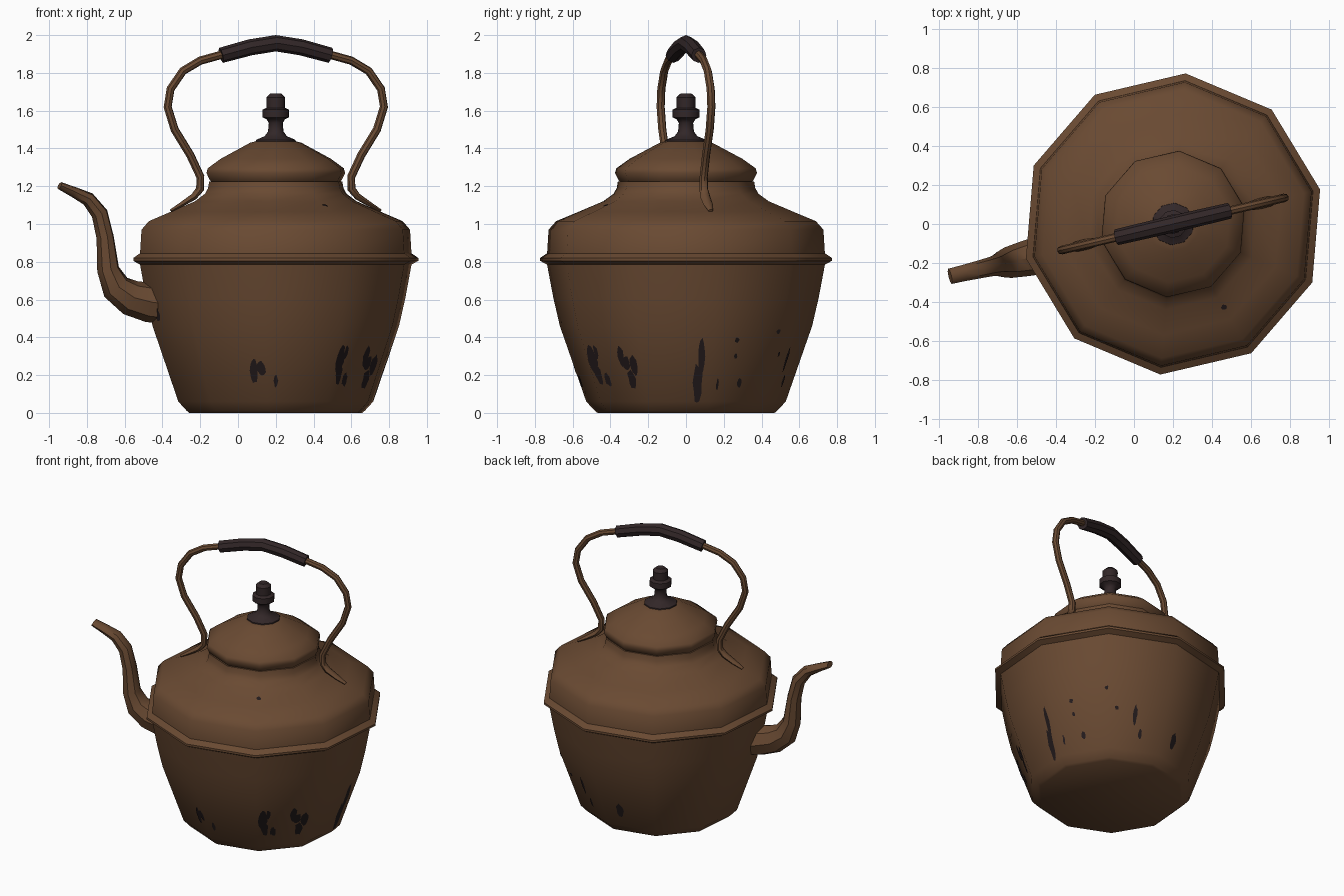
import bpy, bmesh, math, random
from mathutils import Vector

random.seed(4)
TURN = math.radians(13.2)      # whole kettle is turned about its axis
CENTRE = (0.2, 0, 0)
SIDES = 10


def material(name, rgb):
    m = bpy.data.materials.new(name)
    m.diffuse_color = (*rgb, 1)
    return m


copper = material("brown_copper", (0.142, 0.068, 0.032))
dark = material("dark_wood", (0.032, 0.020, 0.021))
soot = material("soot_black", (0.017, 0.011, 0.012))


def finish(name, bm, mat, recalc=True):
    if recalc:
        bmesh.ops.recalc_face_normals(bm, faces=bm.faces)
    me = bpy.data.meshes.new(name)
    bm.to_mesh(me)
    bm.free()
    me.materials.append(mat)
    ob = bpy.data.objects.new(name, me)
    bpy.context.collection.objects.link(ob)
    ob.location = CENTRE
    ob.rotation_euler.z = TURN
    bpy.ops.object.select_all(action='DESELECT')
    ob.select_set(True)
    bpy.context.view_layer.objects.active = ob
    bpy.ops.object.shade_smooth_by_angle(angle=math.radians(42))
    return ob


def skin(bm, rings):
    """Bridge rings of points and cap both ends."""
    rings = [[bm.verts.new(p) for p in ring] for ring in rings]
    n = len(rings[0])
    for a, b in zip(rings, rings[1:]):
        for i in range(n):
            j = (i + 1) % n
            bm.faces.new((a[i], a[j], b[j], b[i]))
    bm.faces.new(rings[0][::-1])
    bm.faces.new(rings[-1])


def lathe(name, profile, mat, n=SIDES):
    bm = bmesh.new()
    skin(bm, [[(r * math.cos(2 * math.pi * i / n), r * math.sin(2 * math.pi * i / n), z)
               for i in range(n)] for r, z in profile])
    return finish(name, bm, mat)


def tube(name, path, mat, n=8):
    """Sweep an oval along (x, z, half width, half thickness) in the XZ plane."""
    bm = bmesh.new()
    pts = [Vector((p[0], 0, p[1])) for p in path]
    rings = []
    for k, (x, z, w, t) in enumerate(path):
        tan = (pts[min(k + 1, len(pts) - 1)] - pts[max(k - 1, 0)]).normalized()
        side = Vector((0, 1, 0))
        nor = tan.cross(side)
        rings.append([pts[k] + side * w * math.cos(2 * math.pi * i / n)
                      + nor * t * math.sin(2 * math.pi * i / n) for i in range(n)])
    skin(bm, rings)
    return finish(name, bm, mat)


# Body with rim band, shoulder and collar
BODY = [(0.47, 0.0), (0.485, 0.012), (0.53, 0.06), (0.67, 0.46), (0.705, 0.61), (0.738, 0.785),
        (0.775, 0.805), (0.775, 0.82), (0.738, 0.845), (0.73, 0.97), (0.69, 1.015),
        (0.57, 1.065), (0.44, 1.12), (0.385, 1.16), (0.368, 1.19), (0.362, 1.225)]
lathe("kettle_body", BODY, copper)

# Lid
lathe("lid", [(0.345, 1.215), (0.36, 1.235), (0.377, 1.27), (0.37, 1.295), (0.30, 1.345),
              (0.215, 1.39), (0.14, 1.43), (0.10, 1.44)], copper)

# Lid knob
lathe("lid_knob", [(0.11, 1.43), (0.108, 1.445), (0.06, 1.465), (0.042, 1.49), (0.038, 1.535),
                   (0.05, 1.555), (0.072, 1.565), (0.072, 1.605), (0.05, 1.615),
                   (0.051, 1.67), (0.03, 1.69)], dark)

# Spout
SPOUT = [(-0.60, 0.575, 0.11, 0.105), (-0.69, 0.585, 0.10, 0.105), (-0.79, 0.61, 0.09, 0.095),
         (-0.87, 0.665, 0.08, 0.08), (-0.912, 0.76, 0.066, 0.06), (-0.928, 0.93, 0.056, 0.047),
         (-0.958, 1.055, 0.05, 0.045), (-1.02, 1.132, 0.046, 0.038),
         (-1.10, 1.17, 0.042, 0.028), (-1.175, 1.203, 0.04, 0.02)]
tube("spout", SPOUT, copper)

# Bail handle: one half as a path, mirrored for the other
HALF = [(0.57, 1.07, 0.012, 0.008), (0.51, 1.105, 0.026, 0.013), (0.445, 1.145, 0.028, 0.018),
        (0.412, 1.185, 0.023, 0.022), (0.41, 1.25, 0.022, 0.022), (0.465, 1.365, 0.022, 0.022),
        (0.55, 1.50, 0.022, 0.022), (0.588, 1.62, 0.022, 0.022), (0.572, 1.715, 0.022, 0.022),
        (0.505, 1.81, 0.022, 0.022), (0.41, 1.865, 0.022, 0.022), (0.28, 1.90, 0.022, 0.022)]
tube("bail_handle", HALF + [(0, 1.955, 0.022, 0.022)]
     + [(-x, z, w, t) for x, z, w, t in reversed(HALF)], copper)

# Grip around the top of the handle
GRIP = [(0.297, 1.893, 0.041, 0.041), (0.14, 1.935, 0.043, 0.043)]
tube("handle_grip", GRIP + [(0, 1.957, 0.043, 0.043)]
     + [(-x, z, w, t) for x, z, w, t in reversed(GRIP)], dark)


def on_body(angle, z, lift=0.004):
    """Point just outside the ten-sided body at a world angle and height."""
    for (r0, z0), (r1, z1) in zip(BODY, BODY[1:]):
        if z0 <= z <= z1:
            r = r0 + (r1 - r0) * (z - z0) / (z1 - z0)
            break
    a = angle - TURN
    step = 2 * math.pi / SIDES
    local = (a % step) - step / 2
    r = r * math.cos(step / 2) / math.cos(local) + lift
    return (r * math.cos(a), r * math.sin(a), z + (lift if z > 1 else 0))


# Soot marks: (angle in degrees, height, half width, half height)
MARKS = [(258.5, 0.225, 0.022, 0.07), (262.5, 0.235, 0.025, 0.035), (270, 0.17, 0.012, 0.03),
         (304.5, 0.27, 0.028, 0.08), (306, 0.20, 0.022, 0.055), (308, 0.32, 0.014, 0.035),
         (311.5, 0.175, 0.019, 0.035), (324, 0.30, 0.022, 0.05), (327, 0.26, 0.028, 0.04),
         (329, 0.18, 0.026, 0.05), (332, 0.25, 0.024, 0.06),
         (6.5, 0.16, 0.024, 0.10), (8, 0.30, 0.017, 0.085), (17.5, 0.15, 0.007, 0.03),
         (26, 0.385, 0.011, 0.015), (26.5, 0.30, 0.009, 0.013), (31.5, 0.16, 0.014, 0.027),
         (48, 0.43, 0.01, 0.012), (54, 0.31, 0.011, 0.013), (66, 0.285, 0.015, 0.06),
         (70.5, 0.17, 0.013, 0.03), (97, 0.19, 0.025, 0.05), (200, 0.52, 0.02, 0.035),
         (-58.6, 1.095, 0.017, 0.006)]
bm = bmesh.new()
for deg, z, w, h in MARKS:
    ring = []
    for i in range(12):
        t = 2 * math.pi * i / 12
        k = random.uniform(0.8, 1.2)
        ring.append(bm.verts.new(on_body(math.radians(deg) + k * w * math.cos(t) / 0.58,
                                         z + k * h * math.sin(t))))
    bm.faces.new(ring)
finish("soot_marks", bm, soot, recalc=False)
